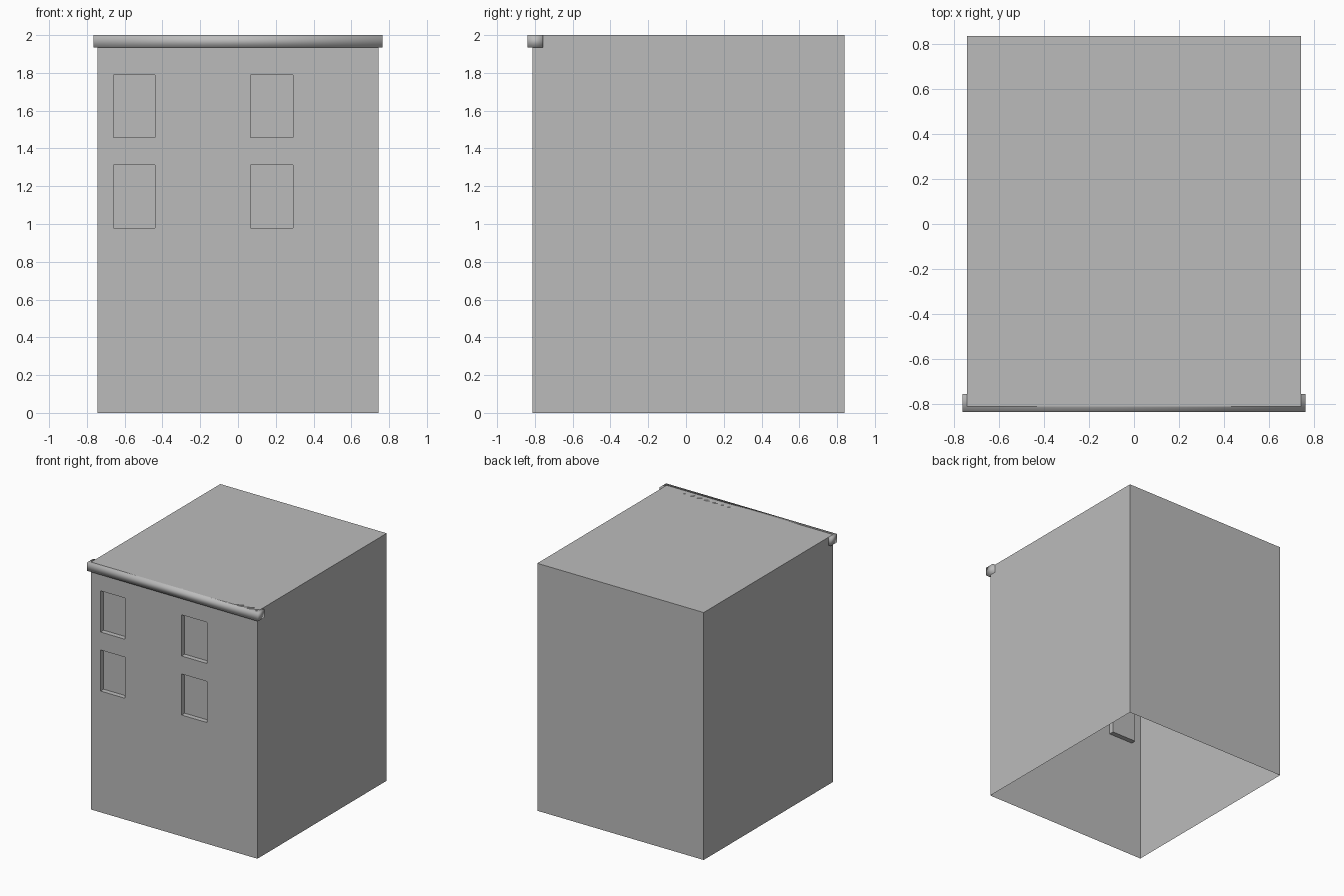
import bpy, bmesh
from mathutils import Vector, Matrix

if "Cube" in bpy.data.objects:
    bpy.data.objects.remove(bpy.data.objects["Cube"])

grey = bpy.data.materials.new("plain grey")
grey.diffuse_color = (0.5, 0.5, 0.5, 1)
grey.use_nodes = True
grey.node_tree.nodes["Principled BSDF"].inputs["Base Color"].default_value = grey.diffuse_color


def box(bm, lo, hi):
    lo, hi = Vector(lo), Vector(hi)
    bmesh.ops.create_cube(bm, size=1, matrix=Matrix.Translation((lo + hi) / 2)
                          @ Matrix.Diagonal((hi - lo).to_4d()))


def make(name, bm, smooth=False):
    me = bpy.data.meshes.new(name)
    for f in bm.faces:
        f.smooth = smooth
    bm.to_mesh(me)
    bm.free()
    me.materials.append(grey)
    ob = bpy.data.objects.new(name, me)
    bpy.context.collection.objects.link(ob)
    return ob


# Building shell, open underneath
FRONT = -0.813
WINDOW_X = [(-0.66, -0.44), (0.065, 0.29)]
WINDOW_Z = [(0.98, 1.312), (1.457, 1.79)]
bm = bmesh.new()
box(bm, (-0.745, FRONT, 0), (0.743, 0.838, 2))
bm.normal_update()
bmesh.ops.delete(bm, geom=[f for f in bm.faces if f.normal.z < -0.5], context='FACES')

# Cut the front wall along the window edges
for spans, axis in ((WINDOW_X, Vector((1, 0, 0))), (WINDOW_Z, Vector((0, 0, 1)))):
    for v in [v for span in spans for v in span]:
        bmesh.ops.bisect_plane(bm, geom=bm.verts[:] + bm.edges[:] + bm.faces[:],
                               plane_co=axis * v, plane_no=axis)


# Push the window panes back into the wall
def is_window(f):
    c = f.calc_center_median()
    return (abs(c.y - FRONT) < 1e-4
            and any(a < c.x < b for a, b in WINDOW_X)
            and any(a < c.z < b for a, b in WINDOW_Z))


for f in [f for f in bm.faces if is_window(f)]:
    new = bmesh.ops.extrude_discrete_faces(bm, faces=[f])["faces"]
    bmesh.ops.translate(bm, verts=new[0].verts[:], vec=(0, 0.04, 0))
bmesh.ops.dissolve_limit(bm, angle_limit=0.01, verts=bm.verts[:], edges=bm.edges[:])
bmesh.ops.triangulate(bm, faces=[f for f in bm.faces if len(f.verts) > 4])
make("building_shell", bm)

# Cornice along the top of the front wall
bm = bmesh.new()
box(bm, (-0.765, -0.838, 1.934), (0.765, -0.757, 2))
make("cornice", bm, smooth=True)
